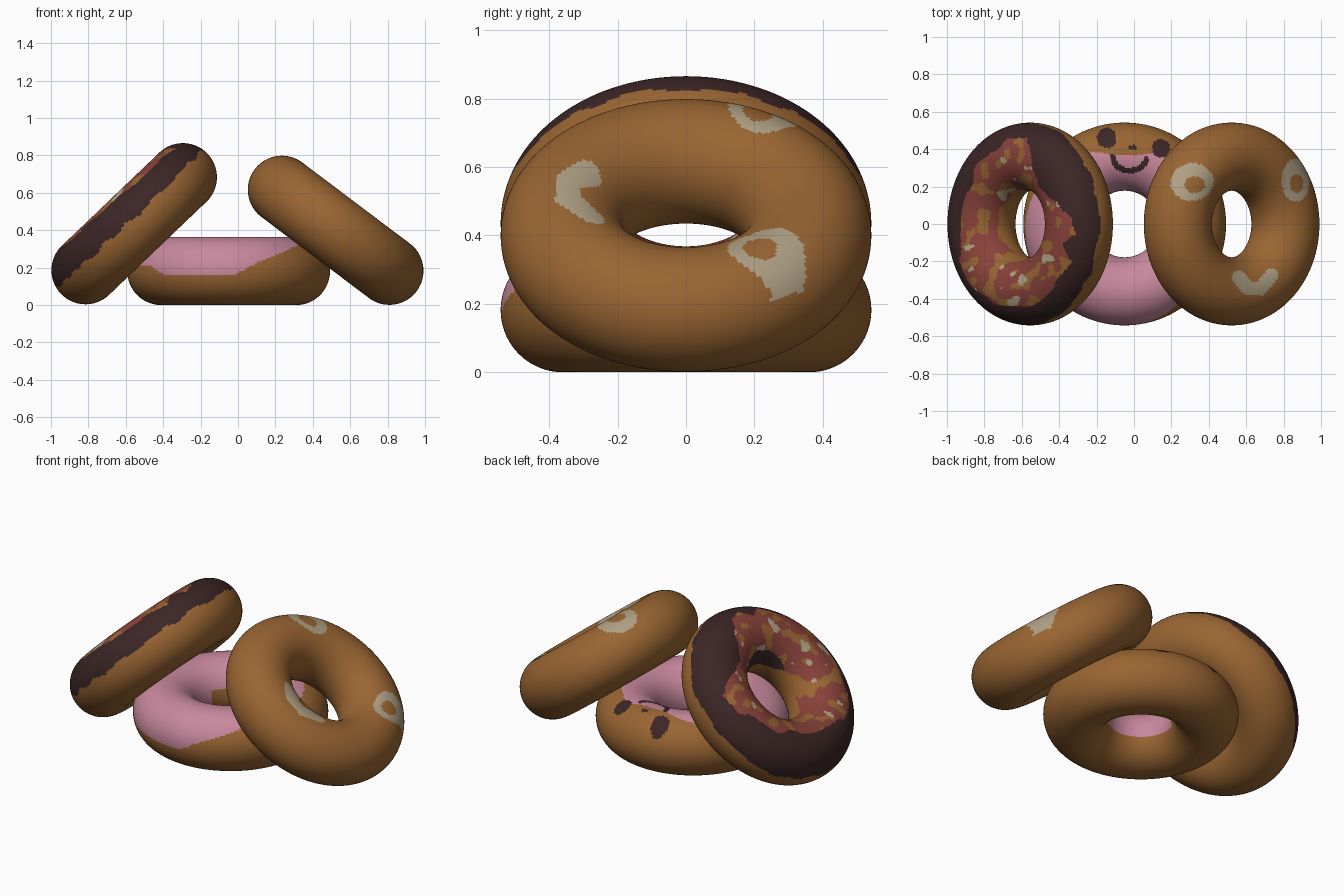
import bpy, math
from mathutils import Matrix, Vector, noise

if "Cube" in bpy.data.objects:
    bpy.data.objects.remove(bpy.data.objects["Cube"])

R, r = 0.36, 0.182          # ring radius and dough thickness


def material(name, rgb):
    m = bpy.data.materials.new(name)
    m.diffuse_color = (*rgb, 1)
    m.use_nodes = True
    m.node_tree.nodes["Principled BSDF"].inputs["Base Color"].default_value = m.diffuse_color
    return m


DOUGH, PINK, CHOC, RED, CREAM = range(5)
mats = [material("dough_brown", (0.32, 0.13, 0.032)),
        material("pink_icing", (0.58, 0.25, 0.34)),
        material("dark_chocolate", (0.045, 0.019, 0.019)),
        material("red_glaze", (0.25, 0.054, 0.042)),
        material("cream_icing", (0.43, 0.35, 0.23))]


def ellipse(x, y, cx, cy, a, b):
    return ((x - cx) / a) ** 2 + ((y - cy) / b) ** 2 < 1


def near_path(x, y, pts, width):
    """True when (x, y) lies within width of a polyline."""
    p = Vector((x, y))
    for a, b in zip(pts, pts[1:]):
        a, b = Vector(a), Vector(b)
        d = b - a
        k = max(0, min(1, (p - a).dot(d) / d.length_squared))
        if (p - a - d * k).length < width:
            return True
    return False


def inside(x, y, poly):
    hit = False
    for (x1, y1), (x2, y2) in zip(poly, poly[1:] + poly[:1]):
        if (y1 > y) != (y2 > y) and x < (x2 - x1) * (y - y1) / (y2 - y1) + x1:
            hit = not hit
    return hit


def lookup(table, a):
    """Linear interpolation in a table of (angle, value)."""
    for (a1, v1), (a2, v2) in zip(table, table[1:]):
        if a1 <= a <= a2:
            return v1 + (v2 - v1) * (a - a1) / (a2 - a1)
    return table[-1][1]


# outer edge of the pink icing: (angle around ring, angle around tube)
PINK_EDGE = [(0, 65), (45, 78), (65, 72), (80, 86), (100, 86), (115, 70), (135, 55),
             (180, 20), (220, 8), (232, -8), (272, -8), (287, 15),
             (310, 40), (330, 58), (360, 65)]
SMILE = [(-0.115, 0.36), (-0.095, 0.31), (-0.05, 0.287), (0.0, 0.287),
         (0.045, 0.305), (0.065, 0.345)]


def pink_rule(phi, t, w, up):
    if up:
        if ellipse(w.x, w.y, -0.145, 0.46, 0.052, 0.055) or \
           ellipse(w.x, w.y, 0.145, 0.405, 0.047, 0.05) or \
           ellipse(w.x, w.y, -0.005, 0.41, 0.025, 0.013) or \
           near_path(w.x, w.y, SMILE, 0.015):
            return CHOC
    inner = 165 if 110 < phi < 160 else 192
    return PINK if lookup(PINK_EDGE, phi) < t < inner else DOUGH


# glazed region of the chocolate ring, as seen from above
GLAZE = [(-.69, .44), (-.58, .46), (-.55, .36), (-.52, .2), (-.42, .12), (-.33, .02),
         (-.31, -.05), (-.38, -.1), (-.33, -.2), (-.4, -.3), (-.45, -.36), (-.5, -.42),
         (-.58, -.45), (-.75, -.42), (-.87, -.34), (-.94, -.2), (-.93, 0), (-.91, .12),
         (-.84, .3), (-.77, .38)]


def choc_rule(phi, t, w, up):
    wob = noise.noise(w * 9)
    if not (8 + 9 * wob < t < 190):
        return DOUGH
    if t > 165 + 12 * wob:
        return DOUGH
    if up and inside(w.x + 0.02 * wob, w.y + 0.02 * noise.noise(w * 14), GLAZE):
        if noise.noise(w * 15 + Vector((7, 3, 1))) > 0.42:
            return CREAM
        edge = 0.1 if w.y < -0.1 or w.x < -0.85 else 0.25
        return DOUGH if noise.noise(w * 13) > edge else RED
    return CHOC


MOUTH = [(0.56, -0.285), (0.61, -0.345), (0.675, -0.345), (0.735, -0.275)]


def plain_rule(phi, t, w, up):
    if up:
        for cx, cy, a, b, px, py in ((0.31, 0.225, 0.115, 0.1, 0.325, 0.21),
                                     (0.865, 0.235, 0.075, 0.115, 0.87, 0.215)):
            if ellipse(w.x, w.y, cx, cy, a, b):
                return DOUGH if ellipse(w.x, w.y, px, py, a * .47, b * .45) else CREAM
        if near_path(w.x, w.y, MOUTH, 0.037):
            return CREAM
    return DOUGH


def doughnut(name, centre, tilt, rule):
    bpy.ops.mesh.primitive_torus_add(major_segments=240, minor_segments=112,
                                     major_radius=R, minor_radius=r)
    ob = bpy.context.object
    ob.name = name
    me = ob.data
    for m in mats:
        me.materials.append(m)
    M = Matrix.Translation(centre) @ Matrix.Rotation(math.radians(tilt), 4, 'Y')
    rot = M.to_3x3()
    for p in me.polygons:
        c = p.center
        phi = math.degrees(math.atan2(c.y, c.x)) % 360
        t = math.degrees(math.atan2(c.z, math.hypot(c.x, c.y) - R))
        if t < -90:
            t += 360
        p.material_index = rule(phi, t, M @ c, (rot @ p.normal).z > 0)
    ob.matrix_world = M
    bpy.ops.object.shade_smooth()


doughnut("pink_iced_doughnut", (-0.05, 0, r), 0, pink_rule)
doughnut("chocolate_doughnut", (-0.555, 0, 0.435), -43.7, choc_rule)
doughnut("plain_doughnut", (0.522, 0, 0.40), 37, plain_rule)
